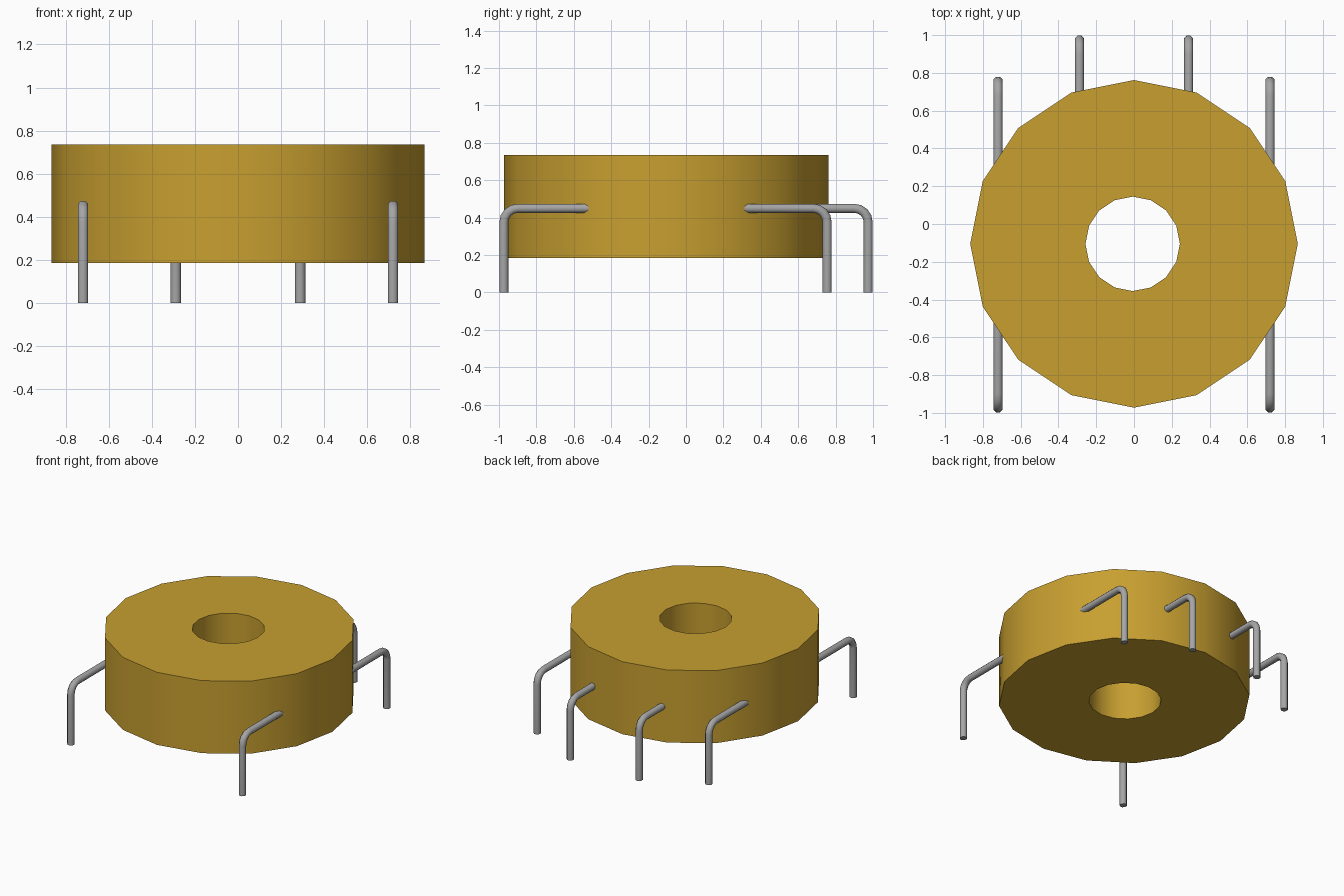
import bpy, bmesh, math
from mathutils import Vector

old = bpy.data.objects.get("Cube")
if old:
    bpy.data.objects.remove(old, do_unlink=True)


def material(name, color):
    m = bpy.data.materials.new(name)
    m.use_nodes = True
    m.diffuse_color = color
    m.node_tree.nodes["Principled BSDF"].inputs["Base Color"].default_value = color
    return m


gold = material("ochre gold", (0.58, 0.35, 0.03, 1))
steel = material("grey metal", (0.38, 0.38, 0.38, 1))


def finish(name, bm, mat):
    bmesh.ops.recalc_face_normals(bm, faces=bm.faces)
    mesh = bpy.data.meshes.new(name)
    bm.to_mesh(mesh)
    bm.free()
    mesh.materials.append(mat)
    obj = bpy.data.objects.new(name, mesh)
    bpy.context.collection.objects.link(obj)
    bpy.ops.object.select_all(action='DESELECT')
    obj.select_set(True)
    bpy.context.view_layer.objects.active = obj
    bpy.ops.object.shade_smooth_by_angle(angle=math.radians(50))
    return obj


def bridge(bm, a, b):
    n = len(a)
    for i in range(n):
        j = (i + 1) % n
        bm.faces.new((a[i], a[j], b[j], b[i]))


# Ring body: four 16-sided loops bridged around the central hole
SIDES, BOTTOM, TOP = 16, 0.185, 0.735
bm = bmesh.new()
loops = []
for cx, radius, z in ((0, 0.867, BOTTOM), (0, 0.867, TOP),
                      (-0.007, 0.25, TOP), (-0.007, 0.25, BOTTOM)):
    angles = [math.tau * i / SIDES for i in range(SIDES)]
    loops.append([bm.verts.new((cx + radius * math.cos(a),
                                -0.105 + radius * math.sin(a), z)) for a in angles])
for k in range(4):
    bridge(bm, loops[k], loops[(k + 1) % 4])
finish("ring_body", bm, gold)


# Bent pins: an octagonal section swept up, round the bend and into the body
def pin(name, x, y, inner_y):
    r, bend, height, steps = 0.026, 0.075, 0.45, 4
    inward = 1 if inner_y > y else -1
    path = [(y, 0, 0)]
    for i in range(steps + 1):
        t = math.pi / 2 * i / steps
        path.append((y + inward * bend * (1 - math.cos(t)),
                     height - bend + bend * math.sin(t), t))
    path.append((inner_y, height, math.pi / 2))
    bm = bmesh.new()
    rings = []
    for py, pz, t in path:
        side = Vector((0, inward * math.cos(t), -math.sin(t)))
        ring = []
        for k in range(8):
            a = math.tau * (k + 0.5) / 8
            offset = Vector((r * math.cos(a), 0, 0)) + side * r * math.sin(a)
            ring.append(bm.verts.new(Vector((x, py, pz)) + offset))
        rings.append(ring)
    for a, b in zip(rings, rings[1:]):
        bridge(bm, a, b)
    bm.faces.new(rings[0])
    bm.faces.new(rings[-1])
    finish(name, bm, steel)


for label, s in (("left", 1), ("right", -1)):
    pin("front_pin_" + label, 0.72 * s, -0.974, -0.3)
    pin("back_outer_pin_" + label, 0.72 * s, 0.755, 0.1)
    pin("back_inner_pin_" + label, 0.289 * s, 0.974, 0.5)
